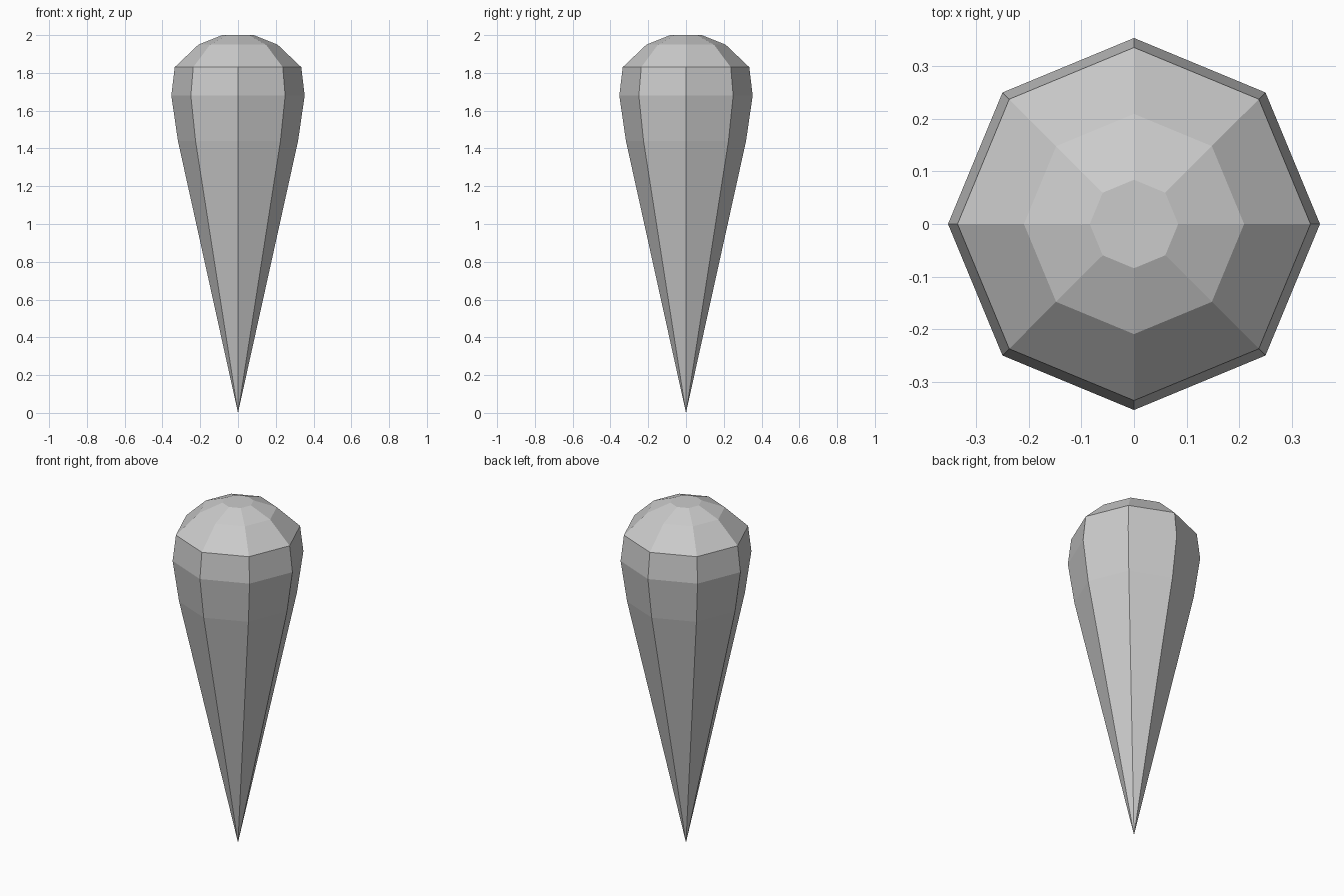
import bpy, bmesh
from math import cos, sin, pi

if "Cube" in bpy.data.objects:
    bpy.data.objects.remove(bpy.data.objects["Cube"])

SIDES = 8
# (radius, height) rings from the lower body up to the flat cap
PROFILE = [(0.318, 1.44), (0.353, 1.68), (0.335, 1.83), (0.209, 1.95), (0.084, 2.0)]

bm = bmesh.new()

# Pointed tip and stacked octagonal rings
tip = bm.verts.new((0, 0, 0))
rings = [[bm.verts.new((r * cos(2 * pi * i / SIDES), r * sin(2 * pi * i / SIDES), z))
          for i in range(SIDES)] for r, z in PROFILE]

# Tapered spike, side bands and flat cap
for i in range(SIDES):
    j = (i + 1) % SIDES
    bm.faces.new((tip, rings[0][j], rings[0][i]))
    for low, high in zip(rings, rings[1:]):
        bm.faces.new((low[i], low[j], high[j], high[i]))
bm.faces.new(rings[-1])
bmesh.ops.recalc_face_normals(bm, faces=bm.faces)

mesh = bpy.data.meshes.new("tapered_spike")
bm.to_mesh(mesh)
bm.free()
bpy.context.collection.objects.link(bpy.data.objects.new("tapered_spike", mesh))
